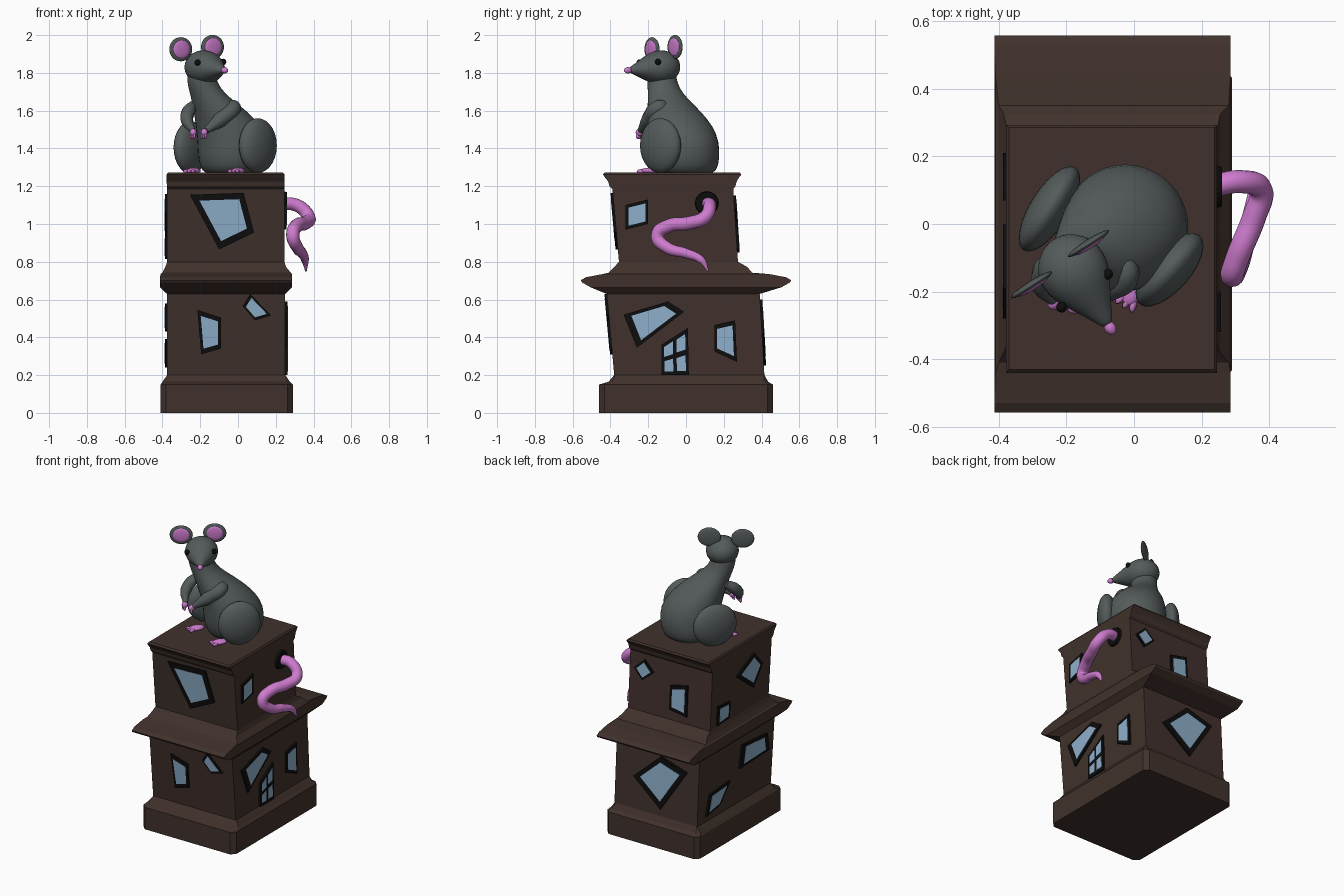
import bpy, bmesh, math
from mathutils import Vector, Matrix

if "Cube" in bpy.data.objects:
    bpy.data.objects.remove(bpy.data.objects["Cube"])

def mat(name, c):
    m = bpy.data.materials.new(name)
    m.diffuse_color = (*c, 1)
    m.use_nodes = True
    m.node_tree.nodes["Principled BSDF"].inputs["Base Color"].default_value = m.diffuse_color
    return m

WOOD = mat("dark_wood", (.052, .031, .025))
BLACK = mat("frame_black", (.004, .004, .004))
GLASS = mat("glass_blue", (.27, .43, .6))
FUR = mat("fur_grey", (.09, .105, .105))
PINK = mat("pink_skin", (.62, .2, .62))
Z = Vector((0, 0, 1))

def obj(name, bm, m, smooth=False):
    bmesh.ops.recalc_face_normals(bm, faces=bm.faces)
    me = bpy.data.meshes.new(name)
    bm.to_mesh(me)
    bm.free()
    me.materials.append(m)
    for p in me.polygons:
        p.use_smooth = smooth
    o = bpy.data.objects.new(name, me)
    bpy.context.collection.objects.link(o)
    return o

def add_loft(bm, rings):
    vs = [[bm.verts.new(p) for p in r] for r in rings]
    n = len(vs[0])
    for a, b in zip(vs, vs[1:]):
        for i in range(n):
            bm.faces.new((a[i], a[(i + 1) % n], b[(i + 1) % n], b[i]))
    bm.faces.new(vs[0][::-1])
    bm.faces.new(vs[-1])

def loft(name, rings, m, smooth=False, sub=0):
    bm = bmesh.new()
    add_loft(bm, rings)
    o = obj(name, bm, m, smooth)
    if sub:
        o.modifiers.new("smooth", 'SUBSURF').levels = sub
        o.modifiers["smooth"].render_levels = sub
    return o

def blob(name, c, half, m, d=(0, -1, 0)):
    """Ellipsoid; half = (along d, sideways, upwards)."""
    d = Vector(d).normalized()
    s = Z.cross(d).normalized()
    u = d.cross(s)
    R = Matrix((d, s, u)).transposed().to_4x4()
    bm = bmesh.new()
    bmesh.ops.create_uvsphere(bm, u_segments=24, v_segments=14, radius=1,
                              matrix=Matrix.Translation(c) @ R @ Matrix.Diagonal((*half, 1)))
    return obj(name, bm, m, True)

def tube(name, pts, radii, m):
    cu = bpy.data.curves.new(name, 'CURVE')
    cu.dimensions = '3D'
    cu.bevel_depth = 1
    cu.bevel_resolution = 4
    cu.use_fill_caps = True
    cu.resolution_u = 8
    sp = cu.splines.new('BEZIER')
    sp.bezier_points.add(len(pts) - 1)
    for b, p, r in zip(sp.bezier_points, pts, radii):
        b.co, b.radius = p, r
        b.handle_left_type = b.handle_right_type = 'AUTO'
    cu.materials.append(m)
    o = bpy.data.objects.new(name, cu)
    bpy.context.collection.objects.link(o)
    bpy.ops.object.select_all(action='DESELECT')
    o.select_set(True)
    bpy.context.view_layer.objects.active = o
    bpy.ops.object.convert(target='MESH')
    bpy.ops.object.shade_smooth()

# Tower sections: z, x0, x1, y0, y1
LOWER = [(.2, -.375, .25, -.38, .415), (.635, -.375, .25, -.42, .39)]
UPPER = [(.8, -.375, .245, -.355, .275), (1.19, -.375, .245, -.39, .25)]

def rect(z, x0, x1, y0, y1, c=0.0):
    if not c:
        return [(x0, y0, z), (x1, y0, z), (x1, y1, z), (x0, y1, z)]
    return [(x0 + c, y0, z), (x1 - c, y0, z), (x1, y0 + c, z), (x1, y1 - c, z),
            (x1 - c, y1, z), (x0 + c, y1, z), (x0, y1 - c, z), (x0, y0 + c, z)]

loft("plinth", [rect(0, -.41, .29, -.46, .46, .028), rect(.15, -.41, .29, -.46, .46, .028),
                rect(.165, -.4, .275, -.41, .435, .02), rect(.2, -.375, .25, -.38, .415, .005)], WOOD)
loft("lower_storey", [rect(*s) for s in LOWER], WOOD)
loft("eave", [rect(*s) for s in [
    (.63, -.375, .25, -.42, .39), (.642, -.39, .262, -.45, .43), (.665, -.413, .285, -.505, .505),
    (.69, -.413, .285, -.55, .55), (.702, -.413, .285, -.557, .557), (.718, -.413, .285, -.53, .53),
    (.735, -.41, .285, -.44, .44), (.742, -.40, .28, -.41, .35), (.772, -.385, .255, -.38, .325),
    (.80, -.375, .245, -.355, .275)]], WOOD)
loft("upper_storey", [rect(*s) for s in UPPER], WOOD)
loft("roof", [rect(*s) for s in [
    (1.185, -.375, .245, -.39, .25), (1.2, -.376, .246, -.405, .262), (1.225, -.378, .246, -.412, .268),
    (1.245, -.378, .246, -.428, .28), (1.262, -.378, .246, -.44, .293), (1.272, -.37, .238, -.43, .285)]], WOOD)

# Windows follow the sloping walls
def wall(side, a, z, out):
    s0, s1 = UPPER if z > .75 else LOWER
    t = (z - s0[0]) / (s1[0] - s0[0])
    x0, x1, y0, y1 = [p + (q - p) * t for p, q in zip(s0[1:], s1[1:])]
    return {'front': (a, y0 - out, z), 'back': (a, y1 + out, z),
            'left': (x0 - out, a, z), 'right': (x1 + out, a, z)}[side]

def shrink(poly, f):
    c = sum((Vector(p) for p in poly), Vector((0, 0))) / len(poly)
    return [c + (Vector(p) - c) * f for p in poly]

def window(side, poly, n=1):
    loft(side + "_window_frame", [[wall(side, *p, h) for p in poly] for h in (-.01, .012)], BLACK)
    A, B, C, D = [Vector(p) for p in shrink(poly, .74 if n == 1 else .92)]
    at = lambda u, v: A.lerp(B, u).lerp(D.lerp(C, u), v)
    bm = bmesh.new()
    for i in range(n):
        for j in range(n):
            q = [at((i + di) / n, (j + dj) / n) for di, dj in ((0, 0), (1, 0), (1, 1), (0, 1))]
            q = shrink(q, 1 if n == 1 else .72)
            add_loft(bm, [[wall(side, *p, h) for p in q] for h in (0, .0135)])
    obj(side + "_window_glass", bm, GLASS)

window('front', [(-.255, 1.155), (.03, 1.165), (.085, .955), (-.10, .865)])
window('front', [(-.215, .545), (-.09, .505), (-.09, .34), (-.195, .31)])
window('front', [(.025, .565), (.065, .63), (.175, .515), (.09, .49)])
window('right', [(-.33, .52), (-.095, .59), (-.01, .535), (-.26, .345)])
window('right', [(.15, .465), (.26, .49), (.27, .27), (.15, .325)])
window('right', [(-.13, .36), (.01, .45), (.015, .2), (-.13, .2)], 2)
window('right', [(-.32, 1.1), (-.2, 1.13), (-.2, 1.0), (-.32, .97)])
window('back', [(.11, .42), (-.09, .60), (-.29, .54), (-.10, .25)])
window('back', [(.205, 1.08), (.13, 1.15), (.06, 1.08), (.14, 1.01)])
window('back', [(-.07, 1.03), (-.2, 1.06), (-.2, .85), (-.07, .87)])
window('left', [(0, 1.07), (-.19, 1.16), (-.28, 1.06), (-.18, .93)])
window('left', [(.2, .94), (.07, .93), (.08, .825), (.21, .815)])
window('left', [(-.03, .43), (-.06, .58), (-.33, .56), (-.35, .44)])
window('left', [(.33, .24), (.29, .375), (.07, .39), (.18, .265)])

# Round hole with the tail hanging out
bm = bmesh.new()
bmesh.ops.create_cone(bm, cap_ends=True, segments=24, radius1=.065, radius2=.058, depth=.024,
                      matrix=Matrix.Translation((.248, .11, 1.11)) @ Matrix.Rotation(math.pi / 2, 4, 'Y'))
obj("tail_hole", bm, BLACK)
tube("tail", [(.22, .11, 1.11), (.32, .125, 1.095), (.375, .10, 1.035), (.355, .02, 1.005), (.31, -.09, .99),
              (.29, -.152, .94), (.315, -.10, .875), (.34, 0, .845), (.355, .08, .81), (.36, .118, .75)],
     [.033, .034, .035, .036, .036, .035, .032, .027, .021, .004], PINK)

# Rat body: stacked round sections
def circle(c, r, u, v, n=20):
    c = Vector(c)
    return [c + u * (r * math.cos(2 * math.pi * i / n)) + v * (r * math.sin(2 * math.pi * i / n)) for i in range(n)]

X, Y = Vector((1, 0, 0)), Vector((0, 1, 0))
BODY = [(-.03, 0, 1.262, .12), (-.03, 0, 1.275, .165), (-.025, -.008, 1.35, .19), (-.025, -.012, 1.44, .19),
        (-.05, -.03, 1.52, .175), (-.095, -.065, 1.6, .142), (-.14, -.095, 1.66, .108),
        (-.18, -.12, 1.72, .083), (-.195, -.13, 1.78, .08), (-.195, -.13, 1.85, .06)]
loft("body", [circle((x, y, z), r, X, Y) for x, y, z, r in BODY], FUR, True, 1)

# Head tapering to the nose
back, nose = Vector((-.238, -.045, 1.838)), Vector((-.074, -.302, 1.814))
d = (nose - back).normalized()
side = Z.cross(d).normalized()
up = d.cross(side)
HEAD = [(0, .02), (.06, .055), (.2, .087), (.36, .093), (.5, .086), (.65, .064), (.82, .037), (.95, .02), (1, .008)]
loft("head", [circle(back.lerp(nose, t), r, side * 1.14, up) for t, r in HEAD], FUR, True, 1)
blob("nose", nose + d * .006, (.022, .017, .017), PINK, d)
for x, y, z in ((-.078, -.148, 1.858), (-.214, -.246, 1.855)):
    blob("eye", (x, y, z), (.016, .016, .017), BLACK, d)
flat = Vector((d.x, d.y, 0)).normalized()
for x, y, z in ((-.303, -.18, 1.925), (-.135, -.058, 1.937)):
    c = Vector((x, y, z))
    blob("ear", c, (.012, .072, .064), FUR, flat)
    blob("inner_ear", c + flat * .007, (.009, .052, .047), PINK, flat)

# Haunches and feet
blob("left_haunch", (-.25, .045, 1.405), (.145, .058, .14), FUR, (-.53, -.85, 0))
blob("right_haunch", (.105, -.135, 1.415), (.135, .062, .145), FUR, (-.66, -.75, 0))
face = Vector((-.5, -.86, 0))
fs = Z.cross(face)
for n, c in (("left", (-.235, -.11, 1.282)), ("right", (0, -.195, 1.282))):
    c = Vector(c)
    blob(n + "_foot", c, (.05, .03, .016), PINK, face)
    for k in (-1, 0, 1):
        blob(n + "_toe", c + face * .038 + fs * k * .02 - Z * .003, (.024, .01, .011), PINK, face + fs * k * .3)

# Arms and hands
tube("right_arm", [(-.06, -.10, 1.615), (-.025, -.145, 1.615), (-.09, -.195, 1.555), (-.168, -.24, 1.495)],
     [.03, .042, .042, .017], FUR)
tube("left_arm", [(-.235, -.09, 1.63), (-.262, -.135, 1.595), (-.27, -.18, 1.55), (-.24, -.225, 1.495)],
     [.025, .036, .034, .016], FUR)
for n, c in (("left", (-.237, -.235, 1.485)), ("right", (-.178, -.247, 1.485))):
    c = Vector(c)
    blob(n + "_hand", c, (.02, .017, .02), PINK, face)
    for k in (-1, 0, 1):
        blob(n + "_finger", c + fs * k * .011 + face * .006 - Z * .018, (.008, .006, .017), PINK, face)
